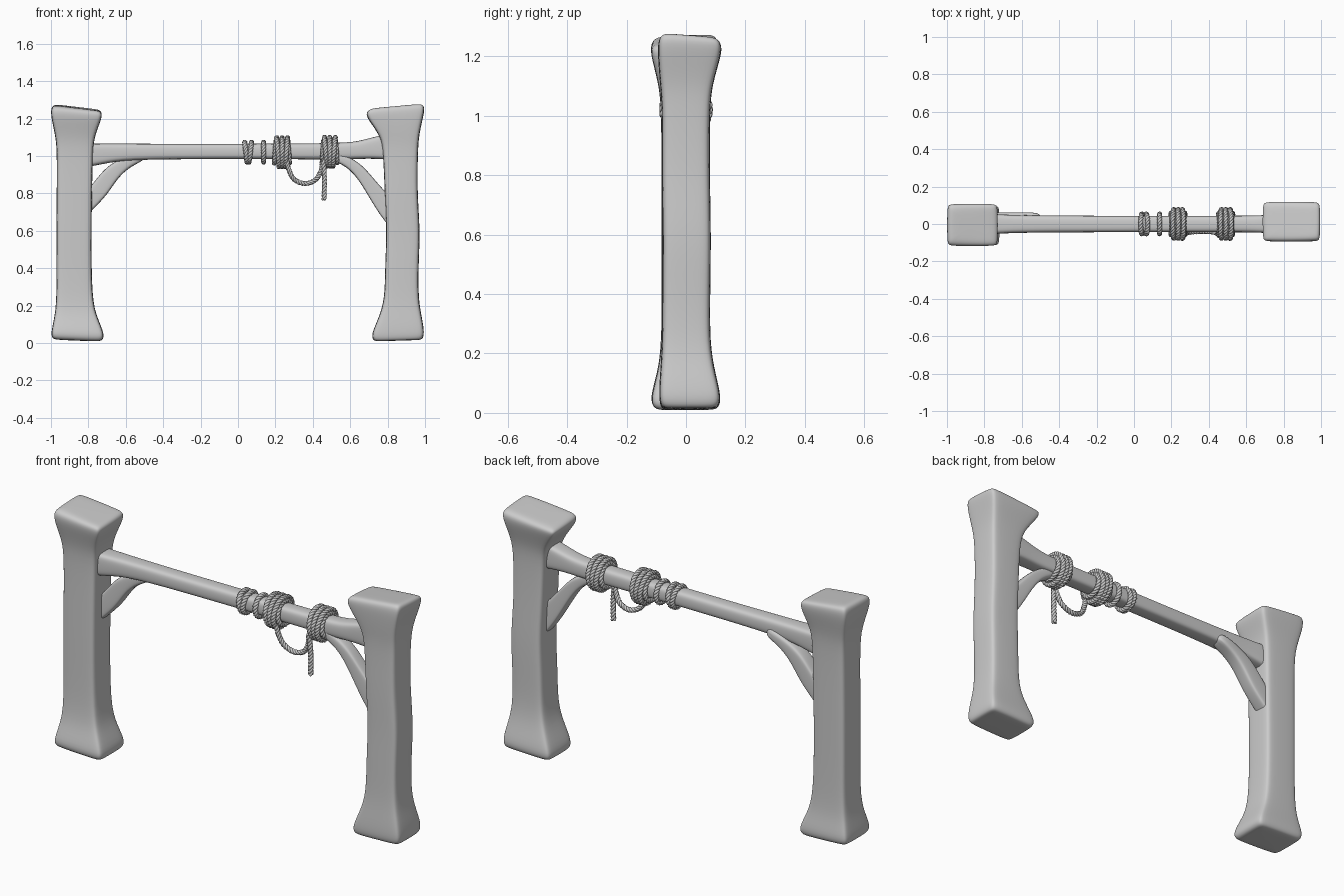
import bpy, bmesh, math
from mathutils import Vector as V

if "Cube" in bpy.data.objects:
    bpy.data.objects.remove(bpy.data.objects["Cube"])

CORNERS = ((1, 1), (-1, 1), (-1, -1), (1, -1))


def loft(name, sections, r):
    """Skin rounded rectangles (centre, half-axis u, half-axis v), then smooth."""
    bm = bmesh.new()
    rings = []
    for c, u, v in sections:
        c, u, v = V(c), V(u), V(v)
        ru, rv = min(r / u.length, .6), min(r / v.length, .6)
        ring = []
        for k, (sx, sy) in enumerate(CORNERS):
            arc = [(1, 1 - rv), (1 - ru * .25, 1 - rv * .25), (1 - ru, 1)]
            for a, b in (arc if k % 2 == 0 else arc[::-1]):
                ring.append(bm.verts.new(c + u * a * sx + v * b * sy))
        rings.append(ring)
    for p, q in zip(rings, rings[1:]):
        for i in range(12):
            j = (i + 1) % 12
            bm.faces.new((p[i], p[j], q[j], q[i]))
    bm.faces.new(rings[0])
    bm.faces.new(rings[-1])
    bmesh.ops.recalc_face_normals(bm, faces=bm.faces)
    me = bpy.data.meshes.new(name)
    bm.to_mesh(me)
    bm.free()
    me.shade_smooth()
    ob = bpy.data.objects.new(name, me)
    bpy.context.collection.objects.link(ob)
    ob.modifiers.new("soft", 'SUBSURF').levels = 2
    ob.modifiers["soft"].render_levels = 2
    return ob


def post(name, rows):
    # rows: z, x0, x1, y0, y1, tilt of the section in z along x and y
    loft(name, [(((a + b) / 2, (c + d) / 2, z), ((b - a) / 2, 0, tx), (0, (d - c) / 2, ty))
                for z, a, b, c, d, tx, ty in rows], .028)


# Flared posts
post("left_post", [
    (.012, -.97, -.75, -.085, .075, -.004, 0), (.018, -.995, -.725, -.11, .095, -.006, 0),
    (.05, -1.0, -.712, -.122, .105, -.005, 0), (.13, -.983, -.75, -.098, .088, 0, 0),
    (.23, -.968, -.782, -.08, .08, 0, 0), (.60, -.972, -.784, -.084, .08, 0, 0),
    (1.0, -.967, -.777, -.082, .08, 0, 0), (1.10, -.974, -.77, -.09, .086, 0, 0),
    (1.20, -1.0, -.73, -.118, .108, -.006, 0), (1.245, -1.0, -.725, -.12, .11, -.012, .004),
    (1.258, -.985, -.745, -.1, .095, -.013, .004), (1.26, -.96, -.77, -.07, .06, -.012, .003)])
post("right_post", [
    (.012, .745, .97, -.065, .085, .003, 0), (.016, .722, .988, -.085, .11, .004, 0),
    (.05, .712, .997, -.092, .12, .004, 0), (.13, .75, .985, -.088, .1, 0, 0),
    (.23, .785, .964, -.08, .08, 0, 0), (.42, .786, .965, -.08, .082, 0, 0),
    (.60, .796, .975, -.078, .085, 0, 0), (.80, .784, .958, -.082, .08, 0, 0),
    (1.03, .776, .962, -.08, .08, 0, 0), (1.11, .76, .968, -.088, .09, 0, 0),
    (1.20, .69, .988, -.095, .118, 0, 0), (1.245, .684, 1.0, -.095, .122, .012, -.006),
    (1.26, .71, .985, -.08, .1, .013, -.007), (1.262, .74, .96, -.05, .07, .01, -.005)])

# Crossbeam with swollen ends
loft("crossbeam", [((x, 0, (a + b) / 2), (0, h, 0), (0, 0, (b - a) / 2)) for x, a, b, h in [
    (-.86, .935, 1.07, .056), (-.78, .945, 1.066, .055), (-.72, .957, 1.066, .052),
    (-.60, .98, 1.066, .046), (-.2, .983, 1.064, .044), (.2, .983, 1.066, .044),
    (.58, .98, 1.068, .044), (.66, .985, 1.083, .046), (.75, .985, 1.108, .05),
    (.86, .975, 1.13, .054)]], .026)


# Curved braces, given as upper edge / lower edge pairs
def brace(name, pairs, y, h):
    loft(name, [(((a + c) / 2, y, (b + d) / 2), ((a - c) / 2, 0, (b - d) / 2), (0, h, 0))
                for a, b, c, d in pairs], .018)


brace("left_brace", [
    (-.85, .77, -.83, .66), (-.785, .84, -.775, .715), (-.735, .905, -.70, .79),
    (-.685, .955, -.645, .88), (-.60, 1.0, -.575, .945), (-.50, 1.03, -.48, .985)], .022, .04)
brace("right_brace", [
    (.86, .74, .85, .58), (.785, .81, .79, .64), (.72, .885, .72, .745),
    (.67, .945, .655, .86), (.60, .995, .585, .945), (.50, 1.03, .48, .985)], -.008, .036)


# Three-strand twisted rope along a path
def resample(pts, step):
    out, carry = [pts[0]], 0.0
    for p, q in zip(pts, pts[1:]):
        d = (q - p).length
        t = step - carry
        while t <= d:
            out.append(p.lerp(q, t / d))
            t += step
        carry = d - (t - step)
    return out


def rope(name, pts, ref, closed=False):
    pts = resample(pts, .005)
    n = len(pts)
    turns = max(1, round(n * .005 / .05))
    cu = bpy.data.curves.new(name, 'CURVE')
    cu.dimensions = '3D'
    cu.bevel_depth, cu.bevel_resolution = .0072, 1
    cu.use_fill_caps = True
    for s in range(3):
        sp = cu.splines.new('POLY')
        sp.points.add(n - 1)
        sp.use_cyclic_u = closed
        for i, p in enumerate(pts):
            a, b = (pts[i - 1], pts[(i + 1) % n]) if closed else (pts[max(i - 1, 0)], pts[min(i + 1, n - 1)])
            t = (b - a).normalized()
            u = t.cross(ref).normalized()
            w = t.cross(u)
            ang = math.tau * (turns * i / n + s / 3)
            sp.points[i].co = (*(p + (u * math.cos(ang) + w * math.sin(ang)) * .0068), 1)
    for sp in cu.splines:
        sp.use_smooth = True
    ob = bpy.data.objects.new(name, cu)
    bpy.context.collection.objects.link(ob)


def wrap(name, x, r, tilt=0.0, zc=1.02):
    pts = []
    for i in range(97):
        a = math.tau * i / 96
        pts.append(V((x + tilt * math.sin(a), r * math.cos(a), zc + r * math.sin(a))))
    rope(name, pts, V((1, 0, 0)), True)


# Loose single wraps
for x, t in ((.042, -.006), (.066, .007), (.137, 0)):
    wrap("loose_wrap", x, .053, t)
# Two bundled coils: inner layer and outer layer
for x0, zc in ((.235, 1.02), (.49, 1.022)):
    for i in range(4):
        wrap("coil_inner", x0 - .036 + .024 * i, .058, .004 * (-1) ** i, zc)
    for i in range(3):
        wrap("coil_outer", x0 - .022 + .023 * i, .077, .006 * (i - 1), zc)


# Hanging loop and loose tail
def smooth_path(ctrl):
    c = [V(p) for p in ctrl]
    c = [c[0] * 2 - c[1]] + c + [c[-1] * 2 - c[-2]]
    out = []
    for a, b, d, e in zip(c, c[1:], c[2:], c[3:]):
        for k in range(16):
            t = k / 16
            out.append(.5 * (2 * b + (d - a) * t + (2 * a - 5 * b + 4 * d - e) * t * t
                             + (3 * b - a - 3 * d + e) * t ** 3))
    return out + [c[-2]]


rope("hanging_loop", smooth_path([
    (.262, -.055, .97), (.272, -.052, .925), (.30, -.045, .875), (.358, -.04, .852),
    (.415, -.042, .873), (.443, -.05, .92), (.452, -.058, .97)]), V((0, 1, 0)))
rope("rope_tail", smooth_path([
    (.455, -.062, .98), (.46, -.06, .93), (.462, -.056, .85), (.46, -.055, .765)]), V((0, 1, 0)))
